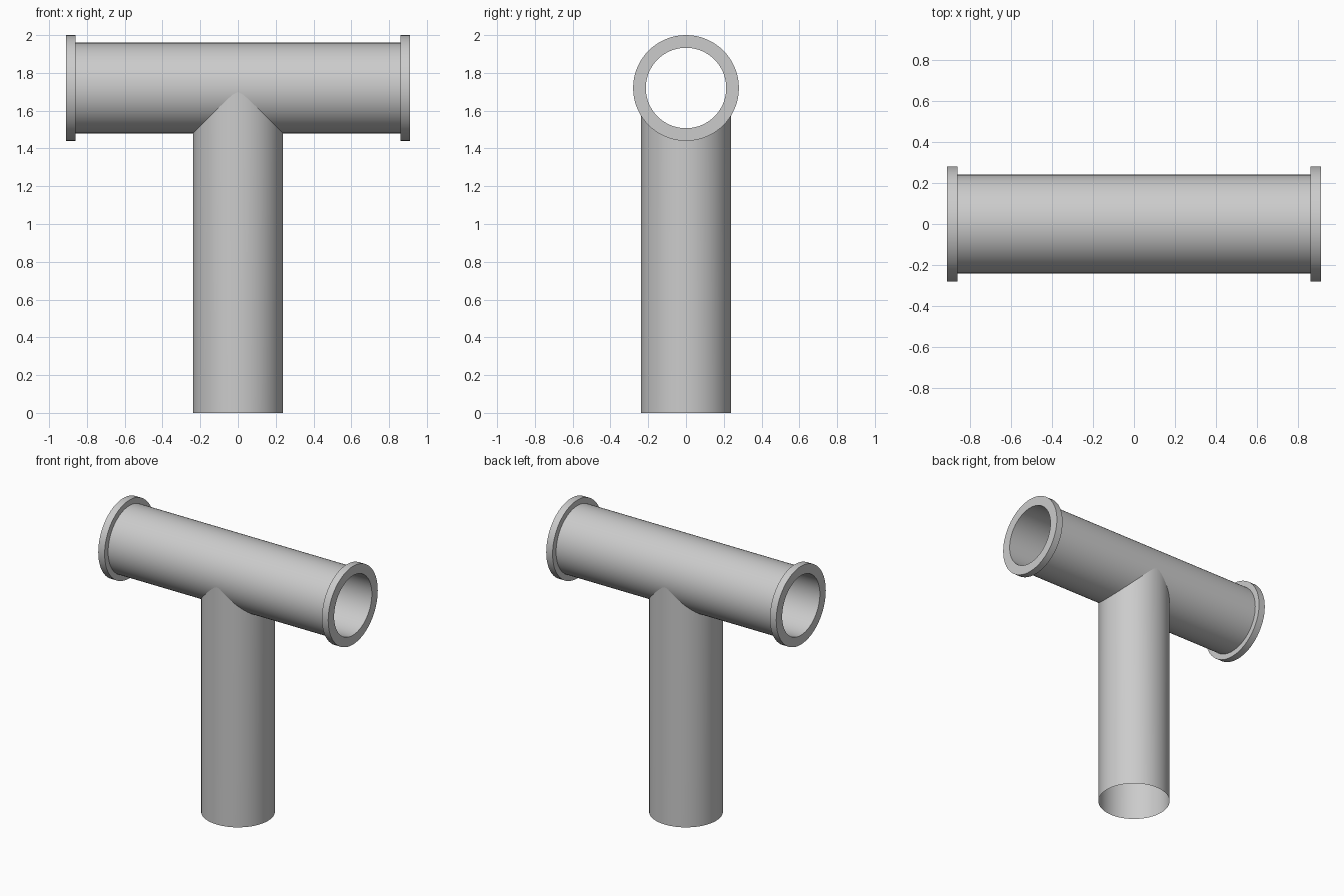
import bpy, bmesh
from math import sin, cos, pi, sqrt, radians

if "Cube" in bpy.data.objects:
    bpy.data.objects.remove(bpy.data.objects["Cube"])

N = 64            # sides around each tube
AXIS_Z = 1.72     # height of the cross pipe axis
R = 0.24          # outer tube radius


def finish(name, bm):
    bmesh.ops.recalc_face_normals(bm, faces=bm.faces)
    mesh = bpy.data.meshes.new(name)
    bm.to_mesh(mesh)
    bm.free()
    ob = bpy.data.objects.new(name, mesh)
    bpy.context.collection.objects.link(ob)
    bpy.ops.object.select_all(action='DESELECT')
    ob.select_set(True)
    bpy.context.view_layer.objects.active = ob
    bpy.ops.object.shade_smooth_by_angle(angle=radians(35))
    return ob


def skin(bm, rings, closed=False):
    pairs = list(zip(rings, rings[1:]))
    if closed:
        pairs.append((rings[-1], rings[0]))
    for a, b in pairs:
        for i in range(N):
            j = (i + 1) % N
            bm.faces.new((a[i], a[j], b[j], b[i]))


ANGLES = [2 * pi * i / N for i in range(N)]

# Cross pipe: hollow lathe along x with a flange at each end
half = [(0.86, R), (0.86, 0.28), (0.91, 0.28), (0.91, 0.213)]
profile = half + [(-x, r) for x, r in reversed(half)]
bm = bmesh.new()
rings = [[bm.verts.new((x, r * cos(a), AXIS_Z + r * sin(a))) for a in ANGLES]
         for x, r in profile]
skin(bm, rings, closed=True)
finish("cross_pipe", bm)

# Stem: thin open tube whose top follows the cross pipe in a saddle
RS = 0.239
bm = bmesh.new()
bottom, top = [], []
for a in ANGLES:
    x, y = RS * cos(a), RS * sin(a)
    bottom.append(bm.verts.new((x, y, 0)))
    top.append(bm.verts.new((x, y, AXIS_Z - sqrt(max(R * R - y * y, 0)))))
skin(bm, [bottom, top])
finish("stem_pipe", bm)
